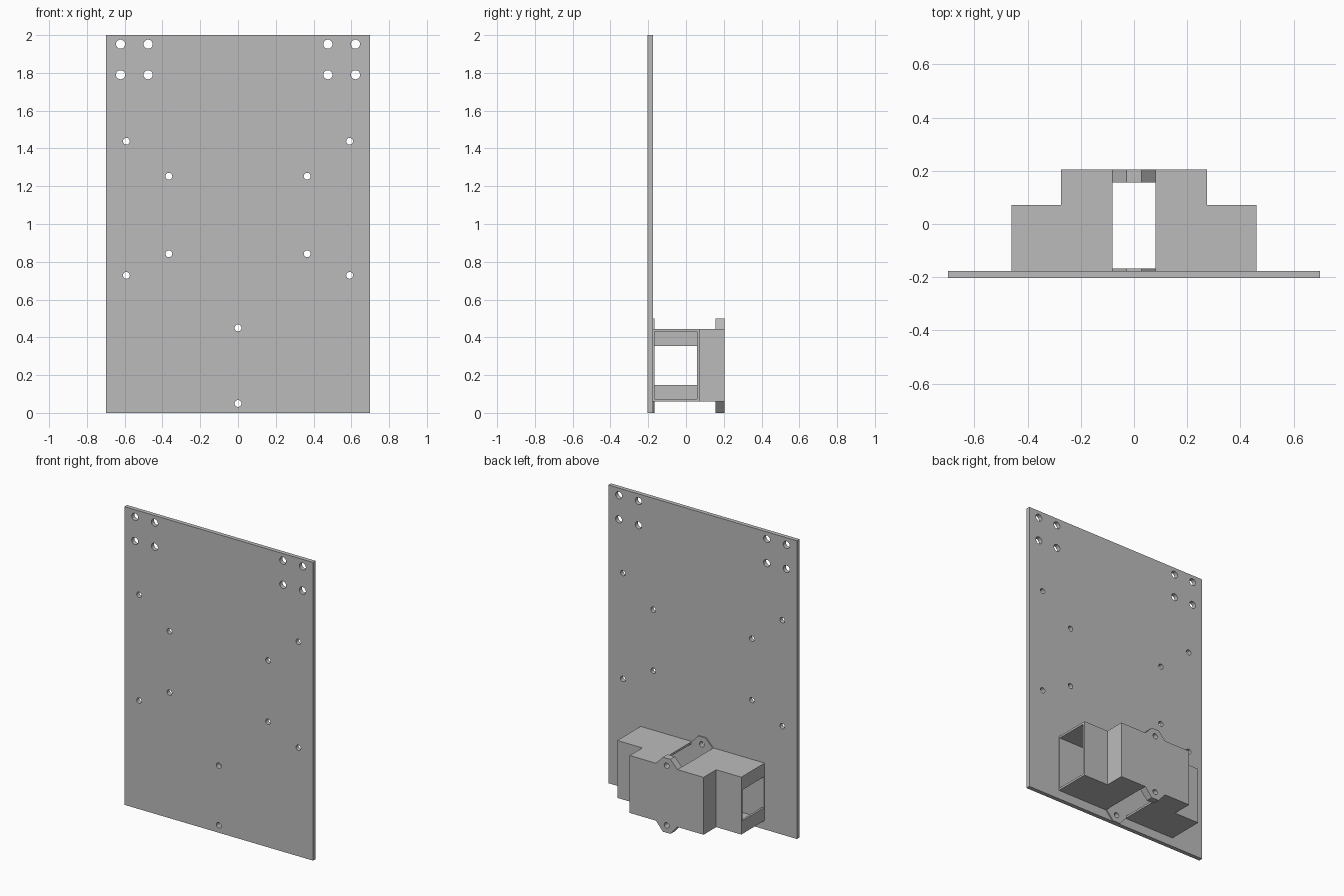
import bpy
import bmesh
import math
from mathutils import Matrix, Vector

cube = bpy.data.objects.get("Cube")
if cube:
    bpy.data.objects.remove(cube, do_unlink=True)

GREY = (0.5, 0.5, 0.5, 1)
grey = bpy.data.materials.new("plain grey")
grey.use_nodes = True
grey.diffuse_color = GREY
grey.node_tree.nodes["Principled BSDF"].inputs["Base Color"].default_value = GREY


def finish(name, bm):
    bmesh.ops.recalc_face_normals(bm, faces=bm.faces)
    mesh = bpy.data.meshes.new(name)
    bm.to_mesh(mesh)
    bm.free()
    mesh.materials.append(grey)
    obj = bpy.data.objects.new(name, mesh)
    bpy.context.collection.objects.link(obj)
    return obj


def prism(name, outline, axis, low, high):
    """Extrude a flat outline along y (outline in x, z) or z (outline in x, y)."""
    bm = bmesh.new()
    if axis == "y":
        points, push = [(a, low, b) for a, b in outline], Vector((0, high - low, 0))
    else:
        points, push = [(a, b, low) for a, b in outline], Vector((0, 0, high - low))
    face = bm.faces.new([bm.verts.new(p) for p in points])
    new = bmesh.ops.extrude_face_region(bm, geom=[face])["geom"]
    bmesh.ops.translate(bm, vec=push, verts=[v for v in new if isinstance(v, bmesh.types.BMVert)])
    return finish(name, bm)


def box(name, x0, x1, y0, y1, z0, z1):
    return prism(name, [(x0, y0), (x1, y0), (x1, y1), (x0, y1)], "z", z0, z1)


def combine(obj, other, operation, keep=False):
    mod = obj.modifiers.new("combine", "BOOLEAN")
    mod.operation = operation
    mod.solver = "EXACT"
    mod.object = other
    bpy.context.view_layer.objects.active = obj
    bpy.ops.object.modifier_apply(modifier=mod.name)
    if not keep:
        bpy.data.objects.remove(other, do_unlink=True)


FRONT, BACK = -0.204, 0.205      # overall depth
SEAT = -0.176                    # rear face of the panel
LOW, HIGH = 0.06, 0.445          # housing height
T = 0.014                        # housing wall
SKIN = SEAT + 0.008              # inside of the thin front wall
INNER = 0.157                    # inside of the thick rear wall
WING, MID, WING_Y, SLOT = 0.46, 0.274, 0.071, 0.08

# Flat panel
panel = box("mounting_panel", -0.7, 0.7, FRONT, SEAT, 0, 2)

# Stepped housing with a wide front and narrower rear
housing = prism("stepped_housing", [
    (-WING, SEAT), (WING, SEAT), (WING, WING_Y), (MID, WING_Y),
    (MID, BACK), (-MID, BACK), (-MID, WING_Y), (-WING, WING_Y)], "z", LOW, HIGH)

# Tapered screw ears above and below, on the front and rear walls
ears = [(-0.028, 0), (0.028, 0), (SLOT, LOW), (SLOT, HIGH),
        (0.028, 0.5), (-0.028, 0.5), (-SLOT, HIGH), (-SLOT, LOW)]
for y0, y1 in ((SEAT, SKIN), (INNER, BACK)):
    combine(housing, prism("ears", ears, "y", y0, y1), "UNION")

# Hollow interior, open at the left end
m, w, y = MID - T, WING_Y - T, INNER
cavity = prism("cavity", [
    (T - WING, SKIN), (WING + 0.1, SKIN), (WING + 0.1, w), (m, w),
    (m, y), (-m, y), (-m, w), (T - WING, w)], "z", LOW + T, HIGH - T)
combine(housing, cavity, "DIFFERENCE")

# Slot through top and bottom, window in the right end
combine(housing, box("slot", -SLOT, SLOT, SKIN, INNER, -0.1, 0.6), "DIFFERENCE")
combine(housing, box("window", -0.6, -0.4, SKIN, w, 0.148, 0.355), "DIFFERENCE")

# Drilled holes
holes = [(0, 0.05, 0.018), (0, 0.45, 0.018)]
for side in (-1, 1):
    holes += [(side * x, z, 0.024) for x in (0.476, 0.622) for z in (1.79, 1.952)]
    holes += [(side * 0.591, z, 0.018) for z in (0.728, 1.438)]
    holes += [(side * 0.366, z, 0.018) for z in (0.842, 1.253)]
bm = bmesh.new()
for x, z, r in holes:
    bmesh.ops.create_cone(bm, cap_ends=True, segments=32, radius1=r, radius2=r, depth=1,
                          matrix=Matrix.Translation((x, 0, z)) @ Matrix.Rotation(math.pi / 2, 4, "X"))
drills = finish("drills", bm)
drills.hide_render = True
combine(panel, drills, "DIFFERENCE", keep=True)
combine(housing, drills, "DIFFERENCE")

# Smooth hole walls, crisp edges
for obj in (panel, housing):
    bpy.ops.object.select_all(action="DESELECT")
    obj.select_set(True)
    bpy.context.view_layer.objects.active = obj
    bpy.ops.object.shade_smooth_by_angle(angle=math.radians(30))
